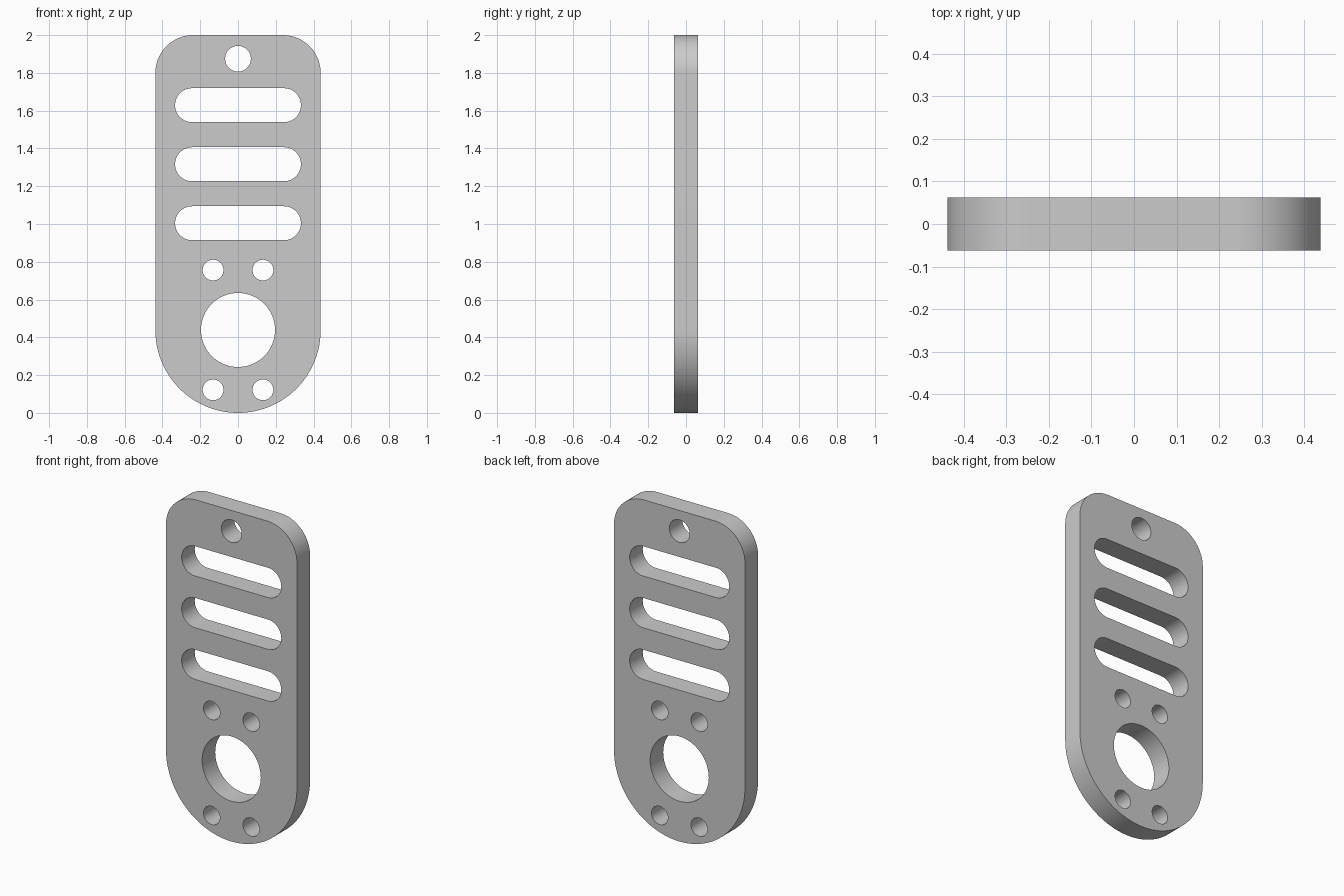
import bpy
import bmesh
from math import cos, sin, pi, radians

cube = bpy.data.objects.get("Cube")
if cube:
    bpy.data.objects.remove(cube, do_unlink=True)

HALF_W, HEIGHT, THICK, CORNER = 0.4375, 2.0, 0.125, 0.2


def arc(cx, cz, r, start, end, steps):
    """Points along an arc, angles in degrees."""
    angles = [radians(start + (end - start) * i / steps) for i in range(steps + 1)]
    return [(cx + r * cos(a), cz + r * sin(a)) for a in angles]


def hole(cx, cz, r):
    return arc(cx, cz, r, 0, 360, 64)[:-1]


def slot(cz, half_length, r):
    c = half_length - r
    return arc(c, cz, r, -90, 90, 32) + arc(-c, cz, r, 90, 270, 32)


# Outer outline: round bottom, rounded top corners
inner = HALF_W - CORNER
outline = (arc(0, HALF_W, HALF_W, 180, 360, 72)
           + arc(inner, HEIGHT - CORNER, CORNER, 0, 90, 24)
           + arc(-inner, HEIGHT - CORNER, CORNER, 90, 180, 24))

# Cut-outs: hanging hole, three slots, large bore with four screw holes
loops = [outline, hole(0, 1.875, 0.068), hole(0, 0.439, 0.196)]
loops += [slot(1.004 + 0.3125 * i, 0.333, 0.09) for i in range(3)]
loops += [hole(sx * 0.132, 0.439 + sz * 0.317, 0.055) for sx in (-1, 1) for sz in (-1, 1)]

# Filled flat curve, extruded to the plate thickness
curve = bpy.data.curves.new("plate_profile", "CURVE")
curve.dimensions = "2D"
curve.fill_mode = "BOTH"
curve.extrude = THICK / 2
for pts in loops:
    spline = curve.splines.new("POLY")
    spline.points.add(len(pts) - 1)
    for p, (x, z) in zip(spline.points, pts):
        p.co = (x, z, 0, 1)
    spline.use_cyclic_u = True

plate = bpy.data.objects.new("mounting_plate", curve)
bpy.context.collection.objects.link(plate)
plate.rotation_euler.x = pi / 2
bpy.ops.object.select_all(action="DESELECT")
plate.select_set(True)
bpy.context.view_layer.objects.active = plate
bpy.ops.object.convert(target="MESH")
bpy.ops.object.transform_apply(location=False, rotation=True, scale=False)

# Weld the caps to the walls
plate = bpy.context.object
bm = bmesh.new()
bm.from_mesh(plate.data)
bmesh.ops.remove_doubles(bm, verts=bm.verts, dist=0.0005)
bmesh.ops.recalc_face_normals(bm, faces=bm.faces)
bm.to_mesh(plate.data)
bm.free()
bpy.ops.object.shade_smooth_by_angle(angle=radians(30))

# Plain grey
grey = bpy.data.materials.new("plain_grey")
grey.use_nodes = True
color = (0.6, 0.6, 0.6, 1)
grey.diffuse_color = color
grey.node_tree.nodes["Principled BSDF"].inputs["Base Color"].default_value = color
plate.data.materials.clear()
plate.data.materials.append(grey)
